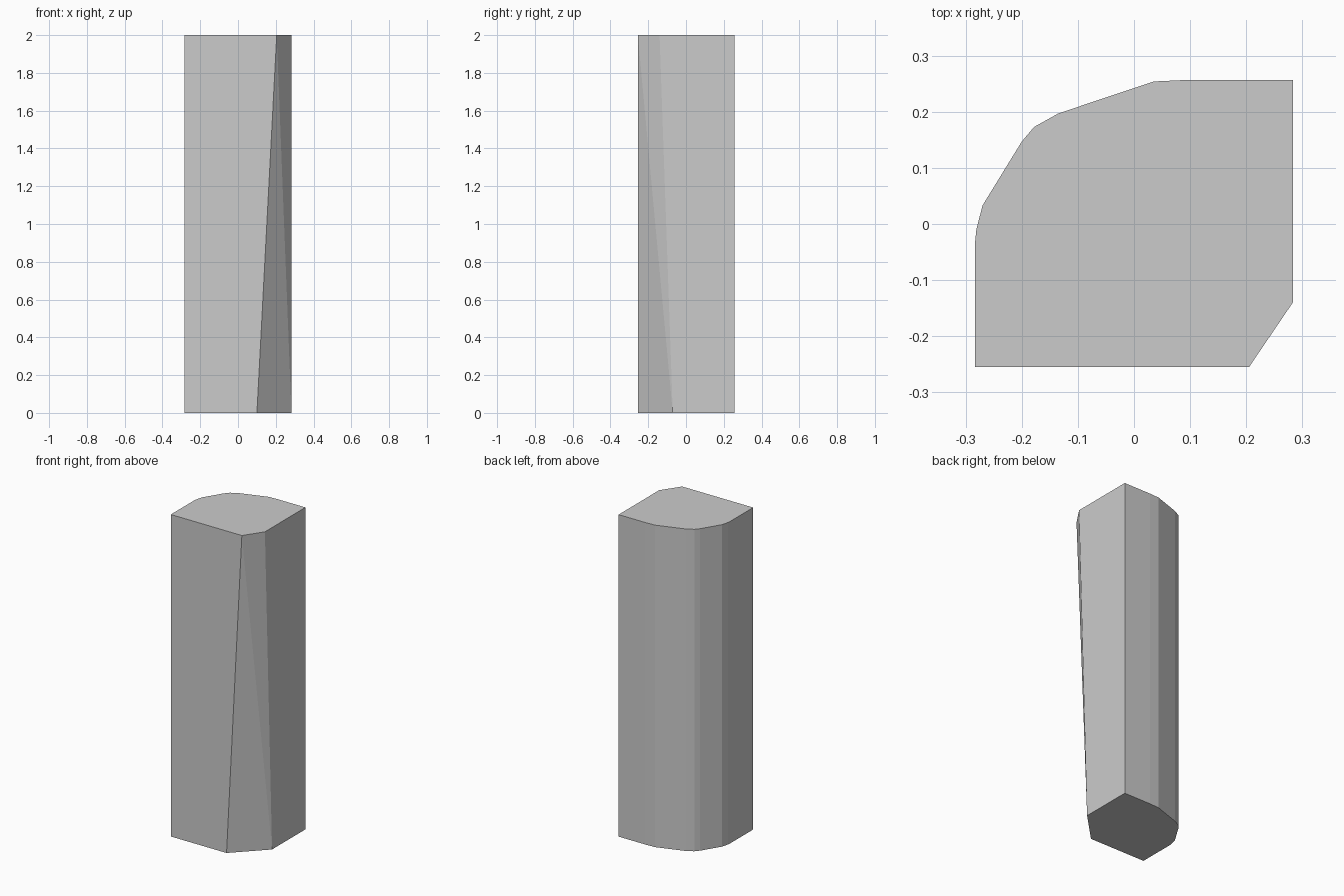
import bpy
import bmesh

if "Cube" in bpy.data.objects:
    bpy.data.objects.remove(bpy.data.objects["Cube"])

HEIGHT = 2.0

# Rounded back-left outline shared by both ends, from back right to front left
SHARED = [(0.283, 0.257), (0.10, 0.257), (0.035, 0.254), (-0.135, 0.197),
          (-0.178, 0.173), (-0.2, 0.147), (-0.27, 0.033), (-0.281, -0.01),
          (-0.283, -0.03), (-0.283, -0.255)]

# The front-right chamfer is wider at the bottom than at the top
BOTTOM_CUT = [(0.10, -0.255), (0.283, -0.07)]
TOP_CUT = [(0.205, -0.255), (0.283, -0.14)]


def ring(bm, cut, z):
    return [bm.verts.new((x, y, z)) for x, y in SHARED + cut]


bm = bmesh.new()
low = ring(bm, BOTTOM_CUT, 0)
high = ring(bm, TOP_CUT, HEIGHT)
count = len(low)

# End caps
bm.faces.new(list(reversed(low)))
bm.faces.new(high)

# Side walls; the twisted chamfer is split into two triangles
for i in range(count):
    j = (i + 1) % count
    if i == count - 2:
        bm.faces.new((low[i], low[j], high[i]))
        bm.faces.new((low[j], high[j], high[i]))
    else:
        bm.faces.new((low[i], low[j], high[j], high[i]))

bmesh.ops.recalc_face_normals(bm, faces=bm.faces)
mesh = bpy.data.meshes.new("stone_pillar")
bm.to_mesh(mesh)
bm.free()
pillar = bpy.data.objects.new("stone_pillar", mesh)
bpy.context.collection.objects.link(pillar)
